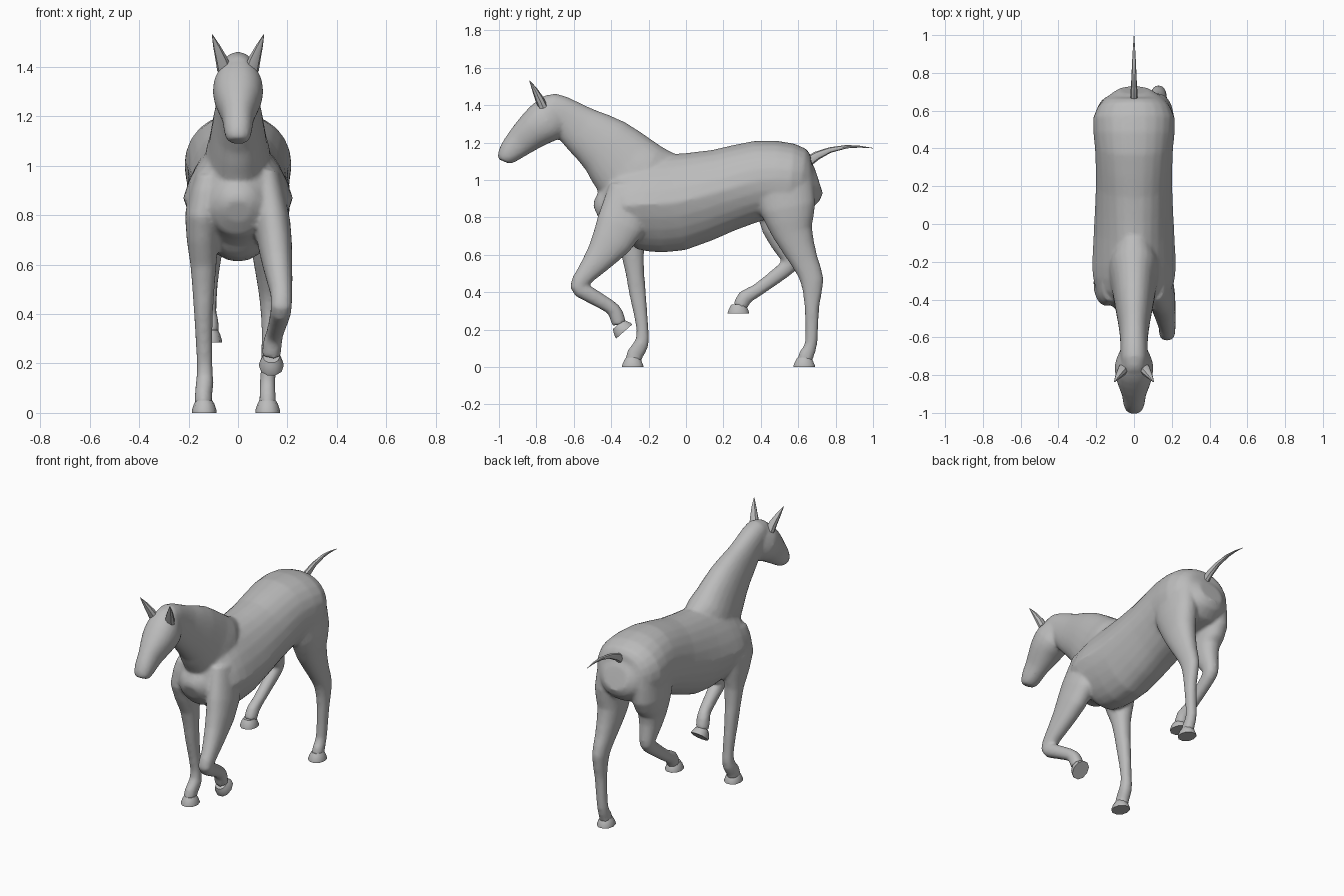
import bpy, bmesh
from math import cos, sin, pi, copysign
from mathutils import Vector

cube = bpy.data.objects.get("Cube")
if cube:
    bpy.data.objects.remove(cube, do_unlink=True)

coat = bpy.data.materials.new("grey_coat")
coat.use_nodes = True
grey = (0.5, 0.5, 0.5, 1)
coat.diffuse_color = grey
coat.node_tree.nodes["Principled BSDF"].inputs["Base Color"].default_value = grey


def soften(value):
    """Slightly squared-off circle coordinate."""
    return copysign(abs(value) ** 0.92, value)


def refine(rows, steps):
    """Insert rows along a smooth curve through the given ones; taper defaults to zero."""
    rows = [Vector((*row, 0)[:6]) for row in rows]
    padded = [rows[0]] + rows + [rows[-1]]
    result = []
    for a, b, c, d in zip(padded, padded[1:], padded[2:], padded[3:]):
        for s in range(steps):
            t = s / steps
            result.append(b + (c - a) * (t / 2) + (a * 2 - b * 5 + c * 4 - d) * (t * t / 2)
                          + (b * 3 - a - c * 3 + d) * (t ** 3 / 2))
    return result + [rows[-1]]


def add_tube(bm, rows, sides):
    """Closed loft through rows of (x, y, z, half width, half depth, taper)."""
    centres = [Vector(row[:3]) for row in rows]
    rings = []
    for i, (x, y, z, wide, deep, taper) in enumerate(rows):
        before = centres[max(i - 1, 0)]
        after = centres[min(i + 1, len(rows) - 1)]
        axis = (after - before).normalized()
        across = Vector((1, 0, 0))
        across = (across - axis * across.dot(axis)).normalized()
        depth = axis.cross(across)
        ring = []
        for k in range(sides):
            angle = 2 * pi * k / sides
            rise = soften(sin(angle))
            reach = soften(cos(angle)) * (1 - taper * abs(rise))
            ring.append(bm.verts.new(centres[i] + across * reach * wide + depth * rise * deep))
        rings.append(ring)
    for lower, upper in zip(rings, rings[1:]):
        for k in range(sides):
            n = (k + 1) % sides
            bm.faces.new((lower[k], lower[n], upper[n], upper[k]))
    bm.faces.new(rings[0])
    bm.faces.new(rings[-1])


def make_object(name, lofts, sides, steps=1):
    bm = bmesh.new()
    for rows in lofts:
        add_tube(bm, refine(rows, steps), sides)
    bmesh.ops.recalc_face_normals(bm, faces=bm.faces[:])
    mesh = bpy.data.meshes.new(name)
    bm.to_mesh(mesh)
    bm.free()
    mesh.materials.append(coat)
    obj = bpy.data.objects.new(name, mesh)
    bpy.context.collection.objects.link(obj)
    bpy.ops.object.select_all(action="DESELECT")
    obj.select_set(True)
    bpy.context.view_layer.objects.active = obj
    bpy.ops.object.shade_smooth_by_angle(angle=0.7)
    return obj


# Trunk from rump to chest, with tapered back and belly
trunk = [
    (0, .71, .995, .08, .07, 0),
    (0, .66, .985, .16, .15, 0),
    (0, .56, 1, .217, .195, 0),
    (0, .4, 1, .207, .212, .05),
    (0, .2, .945, .203, .224, .15),
    (0, -.05, .88, .215, .26, .25),
    (0, -.22, .87, .222, .252, .3),
    (0, -.33, .86, .208, .215, .3),
    (0, -.405, .835, .14, .14, .2),
    (0, -.45, .825, .1, .1, .1),
    (0, -.475, .815, .05, .05, 0),
]

# Neck from withers to poll
neck = [
    (0, -.1, .95, .1, .19),
    (0, -.24, 1, .135, .21),
    (0, -.33, 1.08, .118, .198),
    (0, -.43, 1.18, .1, .166),
    (0, -.56, 1.27, .078, .128),
    (0, -.65, 1.34, .072, .102),
    (0, -.72, 1.38, .07, .085),
    (0, -.78, 1.38, .055, .055),
]

# Head from poll to muzzle
head = [
    (0, -.68, 1.36, .07, .1),
    (0, -.74, 1.32, .1, .117),
    (0, -.81, 1.27, .096, .102),
    (0, -.89, 1.2, .066, .08),
    (0, -.94, 1.15, .058, .063),
    (0, -.968, 1.115, .048, .046),
    (0, -.976, 1.1, .035, .03),
]

# Front legs: the right one stands, the left one is lifted
front_leg_right = [
    (-.12, -.31, .96, .05, .1),
    (-.145, -.31, .8, .07, .125),
    (-.14, -.285, .6, .053, .06),
    (-.14, -.26, .4, .038, .045),
    (-.135, -.232, .2, .032, .032),
    (-.135, -.24, .12, .036, .04),
    (-.14, -.272, .07, .035, .044),
    (-.14, -.282, .03, .037, .042),
]
front_leg_left = [
    (.11, -.3, .96, .06, .11),
    (.14, -.35, .76, .073, .13),
    (.16, -.45, .6, .06, .085),
    (.175, -.54, .49, .045, .053),
    (.175, -.575, .43, .043, .046),
    (.17, -.53, .395, .041, .043),
    (.15, -.41, .325, .035, .037),
    (.14, -.375, .285, .039, .039),
    (.135, -.358, .228, .037, .039),
]

# Hind legs: the left one stands, the right one is lifted
hind_leg_left = [
    (.11, .51, 1, .09, .17),
    (.125, .545, .85, .087, .15),
    (.12, .57, .72, .074, .108),
    (.125, .637, .56, .053, .072),
    (.13, .674, .46, .043, .062),
    (.13, .673, .32, .034, .039),
    (.12, .67, .13, .031, .033),
    (.12, .645, .07, .033, .04),
    (.12, .635, .03, .035, .04),
]
hind_leg_right = [
    (-.11, .51, 1, .09, .17),
    (-.125, .52, .85, .085, .155),
    (-.12, .51, .73, .07, .1),
    (-.12, .55, .61, .05, .06),
    (-.12, .56, .56, .043, .047),
    (-.12, .52, .515, .038, .042),
    (-.12, .38, .41, .033, .035),
    (-.115, .315, .372, .036, .041),
    (-.115, .29, .32, .036, .039),
]

# Fuse trunk, neck, head and legs into one continuous skin
body = make_object("body", [trunk, neck, head, front_leg_right, front_leg_left,
                            hind_leg_left, hind_leg_right], 24, 2)
fuse = body.modifiers.new("fuse", "REMESH")
fuse.mode = "VOXEL"
fuse.voxel_size = 0.01
fuse.use_smooth_shade = True
relax = body.modifiers.new("relax", "SMOOTH")
relax.factor = 0.5
relax.iterations = 8
thin = body.modifiers.new("thin", "DECIMATE")
thin.ratio = 0.4


def make_hoof(name, sole, lean):
    """Flared hoof standing on the sole point, with its axis along lean."""
    axis = Vector(lean).normalized()
    profile = ((0, .05, .06), (.01, .05, .059), (.035, .042, .048), (.05, .034, .038))
    rows = [(*(Vector(sole) + axis * h), wide, deep) for h, wide, deep in profile]
    make_object(name, [rows], 10)


make_hoof("front_hoof_right", (-.137, -.285, 0), (0, 0, 1))
make_hoof("front_hoof_left", (.135, -.33, .19), (0, -.66, .75))
make_hoof("hind_hoof_left", (.12, .632, 0), (0, 0, 1))
make_hoof("hind_hoof_right", (-.115, .28, .285), (0, 0, 1))

# Pointed ears
for name, side in (("ear_left", 1), ("ear_right", -1)):
    make_object(name, [[
        (side * .055, -.765, 1.39, .03, .025),
        (side * .068, -.785, 1.435, .024, .023),
        (side * .087, -.81, 1.485, .014, .014),
        (side * .104, -.836, 1.53, .002, .002),
    ]], 8)

# Thin tail sweeping backwards
make_object("tail", [[
    (0, .64, 1.09, .02, .03),
    (0, .7, 1.13, .018, .023),
    (0, .77, 1.16, .014, .015),
    (0, .86, 1.178, .01, .009),
    (0, .93, 1.178, .006, .005),
    (0, 1, 1.17, .001, .001),
]], 8)
